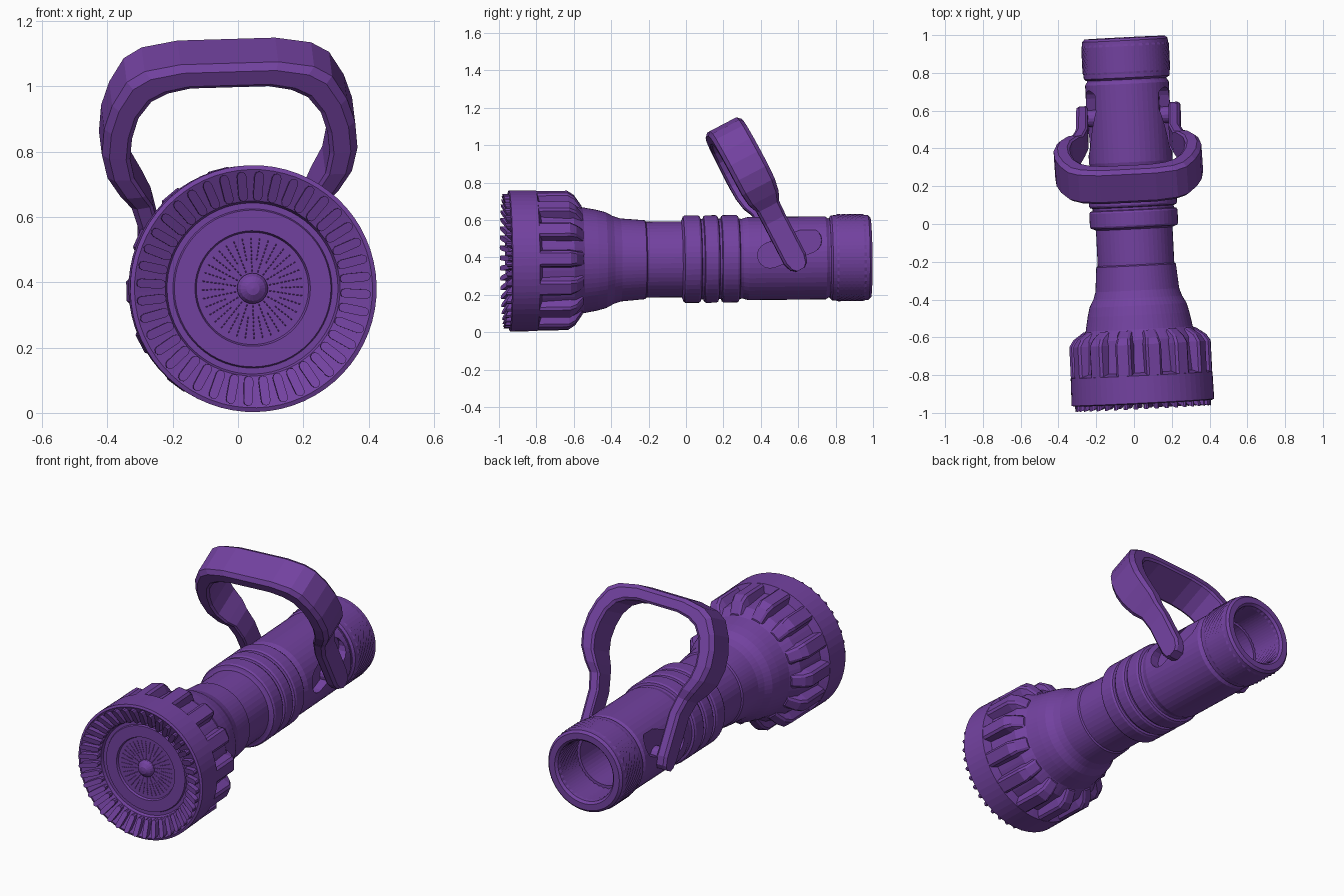
import bpy, bmesh, math
from mathutils import Matrix, Vector

if "Cube" in bpy.data.objects:
    bpy.data.objects.remove(bpy.data.objects["Cube"])

# The nozzle lies along y, slightly yawed, pitched and rolled
POSE = (Matrix.Translation((0, 0, 0.39)) @ Matrix.Rotation(0.05, 4, 'Z')
        @ Matrix.Rotation(0.01, 4, 'X') @ Matrix.Rotation(-0.03, 4, 'Y'))
purple = bpy.data.materials.new("purple")
purple.diffuse_color = (0.171, 0.054, 0.352, 1)
purple.use_nodes = True
purple.node_tree.nodes["Principled BSDF"].inputs["Base Color"].default_value = purple.diffuse_color


def finish(bm, name):
    bmesh.ops.recalc_face_normals(bm, faces=bm.faces)
    me = bpy.data.meshes.new(name)
    bm.to_mesh(me)
    bm.free()
    me.materials.append(purple)
    ob = bpy.data.objects.new(name, me)
    bpy.context.collection.objects.link(ob)
    ob.matrix_world = POSE
    return ob


def loft(bm, rings, closed=False, caps=True):
    n = len(rings)
    for i in range(n if closed else n - 1):
        a, b = rings[i], rings[(i + 1) % n]
        m = max(len(a), len(b))
        for j in range(m):
            k = (j + 1) % m
            if len(a) == 1:
                bm.faces.new((a[0], b[j], b[k]))
            elif len(b) == 1:
                bm.faces.new((a[j], a[k], b[0]))
            else:
                bm.faces.new((a[j], a[k], b[k], b[j]))
    if caps and not closed:
        for r in (rings[0], rings[-1]):
            if len(r) > 2:
                bm.faces.new(r)


def lathe(name, profile, segs=48, closed=False, knurl=()):
    """Spin (y, r) points about y; rings listed in knurl get alternating bumps."""
    bm = bmesh.new()
    rings = []
    for i, (y, r) in enumerate(profile):
        if r == 0:
            rings.append([bm.verts.new((0, y, 0))])
            continue
        ring = []
        for j in range(segs):
            a = 2 * math.pi * j / segs
            rr = r + (0.006 if i in knurl and (i + j) % 2 else 0)
            ring.append(bm.verts.new((rr * math.cos(a), y, rr * math.sin(a))))
        rings.append(ring)
    loft(bm, rings, closed)
    return finish(bm, name)


def polar(r, y, side, a):
    """Point at radius r along angle a, shifted sideways."""
    c, s = math.cos(a), math.sin(a)
    return (r * c - side * s, y, r * s + side * c)


# Bumper head with recessed conical face and flared neck
lathe("head", [(-.885, 0), (-.885, .172), (-.897, .177), (-.897, .24), (-.888, .244),
               (-.888, .262), (-.905, .268), (-.95, .365), (-.945, .378), (-.80, .376),
               (-.785, .33), (-.61, .318), (-.555, .284), (-.48, .27), (-.43, .257),
               (-.39, .235), (-.35, .222), (-.22, .211), (-.212, .2), (-.2, .2), (-.2, 0)], 64)

# Centre knob of the face
lathe("face_knob", [(-.925, 0), (-.922, .02), (-.91, .038), (-.895, .047), (-.88, .047), (-.88, 0)], 20)

# Radial teeth around the face
bm = bmesh.new()
for k in range(40):
    a = 2 * math.pi * (k + .5) / 40
    outline = []
    for e, r0 in ((1, .346), (-1, .282)):
        for t in range(5):
            ang = math.pi * (t / 4 - .5)
            outline.append((r0 + e * .014 * math.cos(ang), e * .014 * math.sin(ang)))
    rings = []
    for lift in (.03, -.028):
        rings.append([bm.verts.new(polar(r, -.905 - (r - .268) * .5 + lift, s, a)) for r, s in outline])
    loft(bm, rings)
finish(bm, "face_teeth")

# Fine radial dashes on the centre disc
bm = bmesh.new()
for k in range(36):
    a = 2 * math.pi * k / 36
    for m in range(0 if k % 2 else 3, 9):
        r = .055 + m * .012
        base = [bm.verts.new(polar(r + dr, -.884, s, a))
                for dr, s in ((-.004, -.002), (.004, -.002), (.004, .002), (-.004, .002))]
        tip = bm.verts.new(polar(r, -.889, 0, a))
        loft(bm, [base, [tip]])
finish(bm, "face_dashes")

# Grip lugs behind the bumper ring
bm = bmesh.new()
for k in range(14):
    a = 2 * math.pi * k / 14
    rings = []
    for y, top, w in ((-.81, .374, .036), (-.635, .374, .036), (-.6, .352, .03), (-.56, .295, .026)):
        rings.append([bm.verts.new(polar(r, y, s, a)) for r, s in
                      ((.27, -w - .018), (top - .012, -w - .006), (top, -w + .006),
                       (top, w - .006), (top - .012, w + .006), (.27, w + .018))])
    loft(bm, rings)
finish(bm, "grip_lugs")

# Barrel with three raised bands, valve body and rear bore
prof = [(-.22, 0), (-.22, .203), (-.025, .203)]
for y0, y1 in ((-.015, .075), (.095, .17), (.19, .28)):
    prof += [(y0 - .004, .215), (y0, .228), (y0 + .01, .234), (y1 - .01, .234), (y1, .228), (y1 + .004, .215)]
prof += [(.30, .213), (.33, .222), (.745, .222), (.76, .212), (.79, .205), (.79, .15), (.58, .15), (.58, 0)]
body = lathe("valve_body", prof, 48)

# Side pockets cut for the bail arms
for sx in (-1, 1):
    bm = bmesh.new()
    outline = []
    for cy, cz, start in ((.65, .09, -math.pi / 2), (.44, .01, math.pi / 2)):
        for t in range(9):
            ang = start + math.pi * t / 8 + .36
            outline.append((cy + .068 * math.cos(ang), cz + .068 * math.sin(ang)))
    loft(bm, [[bm.verts.new((sx * x, y, z)) for y, z in outline] for x in (.168, .3)])
    cutter = finish(bm, "pocket_cutter")
    cutter.hide_render = True
    cutter.hide_set(True)
    mod = body.modifiers.new("pocket", 'BOOLEAN')
    mod.operation = 'DIFFERENCE'
    mod.solver = 'EXACT'
    mod.object = cutter

# Knurled rear coupling, open at the back, rough inside
outer = [(.768, .165), (.768, .215), (.778, .227), (.80, .228)]
k0 = len(outer)
outer += [(.81 + i * .0135, .227) for i in range(11)]
k1 = len(outer)
outer += [(.957, .228), (.975, .227), (.988, .214), (.988, .18), (.975, .168)]
k2 = len(outer)
outer += [(.955 - i * .018, .163) for i in range(10)]
lathe("rear_coupling", outer, 72, True, list(range(k0, k1)) + list(range(k2, len(outer))))

# Bail handle: stations of outer (x, u), inner (x, u), half width; mirrored
TILT = math.radians(27)
U = Vector((0, -math.sin(TILT), math.cos(TILT)))
V = Vector((0, math.cos(TILT), math.sin(TILT)))
PIVOT = Vector((0, .57, -.01))
half = [(.275, -.066, .215, -.066, .025), (.275, -.046, .215, -.046, .05),
        (.275, 0, .215, 0, .065), (.277, .23, .215, .23, .065),
        (.30, .31, .235, .32, .067), (.335, .36, .258, .365, .088), (.375, .43, .293, .43, .098),
        (.392, .51, .306, .50, .1), (.385, .60, .30, .57, .1), (.36, .68, .28, .64, .1),
        (.315, .76, .24, .695, .1), (.26, .795, .19, .722, .1), (.15, .815, .12, .737, .1)]
path = [(1,) + s for s in half] + [(-1,) + s for s in reversed(half)]
bm = bmesh.new()
rings = []
for sx, ox, ou, ix, iu, w in path:
    ring = []
    for f, d in ((0, -.9), (.15, -1), (.75, -1), (1, -.8), (1, .8), (.75, 1), (.15, 1), (0, .9)):
        x, u = ix + (ox - ix) * f, iu + (ou - iu) * f
        ring.append(bm.verts.new(PIVOT + Vector((sx * x, 0, 0)) + U * u + V * (w * d)))
    rings.append(ring)
loft(bm, rings)
finish(bm, "bail_handle")

# Pivot pins joining the handle to the valve body
for sx, side in ((-1, "left"), (1, "right")):
    bm = bmesh.new()
    loft(bm, [[bm.verts.new((sx * x, PIVOT.y + .045 * math.cos(math.pi * t / 8),
                             PIVOT.z + .045 * math.sin(math.pi * t / 8))) for t in range(16)]
              for x in (.16, .24)])
    finish(bm, side + "_pivot_pin")
